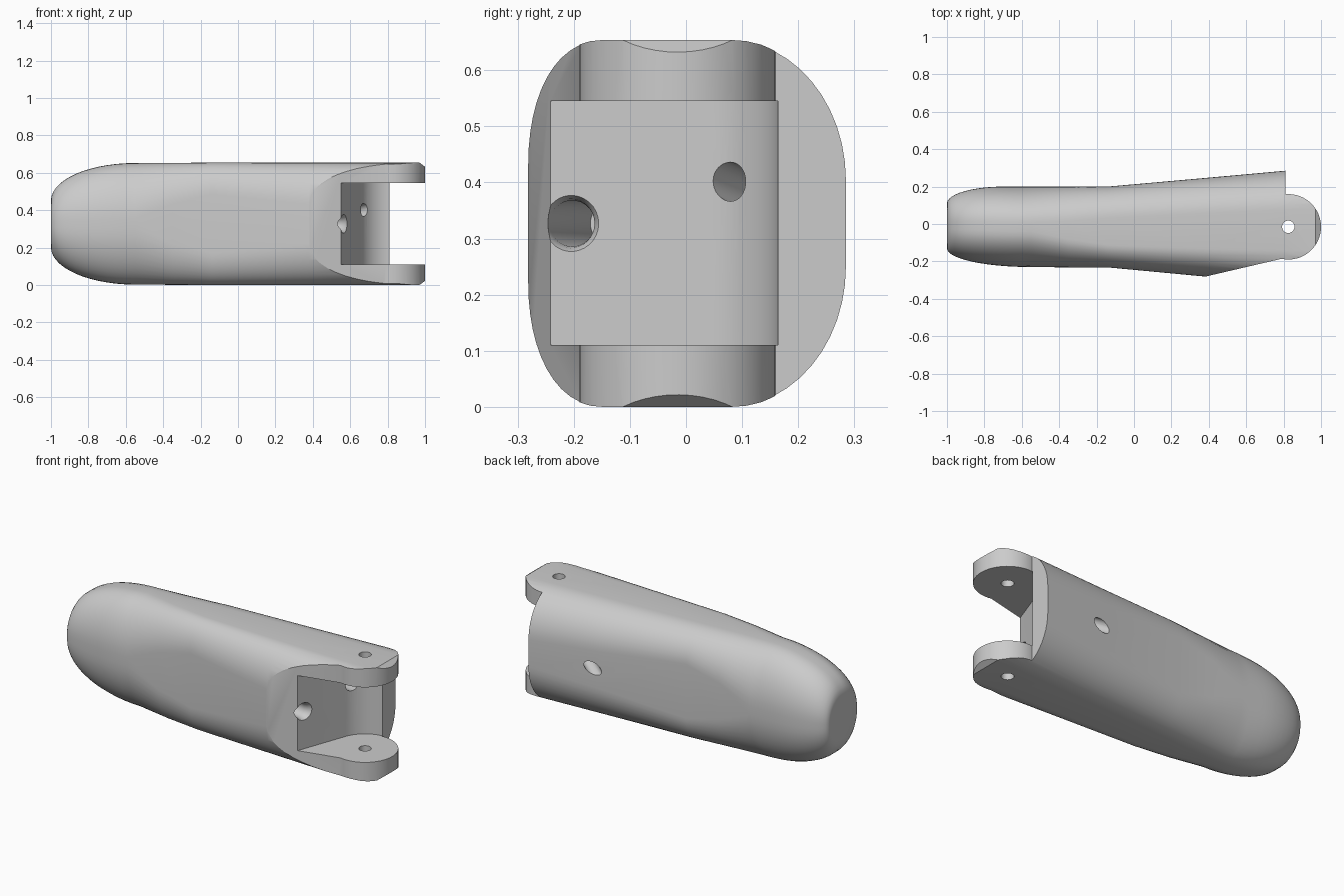
import bpy, bmesh, math
from mathutils import Vector

cube = bpy.data.objects.get("Cube")
if cube:
    bpy.data.objects.remove(cube, do_unlink=True)

grey = bpy.data.materials.new("plain grey")
grey.use_nodes = True
COLOUR = (0.6, 0.6, 0.6, 1)
grey.diffuse_color = COLOUR
grey.node_tree.nodes["Principled BSDF"].inputs["Base Color"].default_value = COLOUR

MID = 0.327            # height of the long axis
PIN = Vector((0.825, -0.015))


def make_object(name, bm):
    bmesh.ops.recalc_face_normals(bm, faces=bm.faces)
    mesh = bpy.data.meshes.new(name)
    bm.to_mesh(mesh)
    bm.free()
    mesh.materials.append(grey)
    obj = bpy.data.objects.new(name, mesh)
    bpy.context.collection.objects.link(obj)
    return obj


def loft(name, rings):
    bm = bmesh.new()
    rows = [[bm.verts.new(p) for p in ring] for ring in rings]
    n = len(rows[0])
    for a, b in zip(rows, rows[1:]):
        for i in range(n):
            j = (i + 1) % n
            bm.faces.new((a[i], a[j], b[j], b[i]))
    bm.faces.new(rows[0])
    bm.faces.new(rows[-1])
    return make_object(name, bm)


def prism(name, outline, z0, z1):
    return loft(name, [[(x, y, z) for x, y in outline] for z in (z0, z1)])


def tube(name, start, end, radii):
    """Round tool along a line; radii are (fraction, radius) pairs."""
    start, end = Vector(start), Vector(end)
    turn = (end - start).to_track_quat('Z', 'Y')
    rings = []
    for t, r in radii:
        c = start.lerp(end, t)
        rings.append([c + turn @ Vector((r * math.cos(k * math.tau / 32),
                                         r * math.sin(k * math.tau / 32), 0)) for k in range(32)])
    return loft(name, rings)


def arc(radius, a0, a1, steps=28):
    return [(PIN.x + radius * math.cos(math.radians(a0 + (a1 - a0) * k / steps)),
             PIN.y + radius * math.sin(math.radians(a0 + (a1 - a0) * k / steps)))
            for k in range(steps + 1)]


def section(x, top, bottom, half, r_top, r_bottom, r_z, steps=12):
    """Flat-sided section with an elliptical curve at each corner."""
    ring = []
    corners = ((top, r_top, 1, 1), (bottom, r_bottom, -1, 1),
               (bottom, r_bottom, -1, -1), (top, r_top, 1, -1))
    for q, (edge, ry, sy, sz) in enumerate(corners):
        for k in range(steps + 1):
            a = math.pi / 2 * (q + k / steps)
            ring.append((x, edge - sy * ry + ry * math.cos(a),
                         MID + sz * (half - r_z) + r_z * math.sin(a)))
    return ring


# Body: rounded tip, then a gently flaring shaft
rings = []
for k in range(15):
    u = math.cos(math.pi / 2 * k / 14)
    x = -0.55 - 0.45 * u
    v = min(1, max(0, (-0.7 - x) / 0.3))
    half = 0.125 + 0.2 * math.sqrt(1 - u * u)
    top = 0.11 + 0.09 * math.sqrt(1 - v * v)
    bottom = -0.13 - 0.1 * math.sqrt(1 - u * u)
    size = (top - bottom) / 0.43
    rings.append(section(x, top, bottom, half, 0.19 * size, 0.19 * size, 0.3 * half / 0.325))
for station in ((-0.35, 0.2, -0.232, 0.326, 0.185, 0.15, 0.22),
                (-0.14, 0.2, -0.232, 0.327, 0.17, 0.12, 0.17),
                (0.38, 0.246, -0.281, 0.327, 0.19, 0.15, 0.22),
                (0.81, 0.285, -0.323, 0.327, 0.21, 0.18, 0.25),
                (0.97, 0.3, -0.338, 0.327, 0.22, 0.19, 0.25),
                (1.01, 0.3, -0.338, 0.298, 0.22, 0.19, 0.24)):
    rings.append(section(*station))
body = loft("finger_segment_body", rings)

# Plan outline: shoulder step, round hinge ears, slanted underside
outline = [(-1.2, 0.5), (0.81, 0.5), (0.81, 0.159)]
outline += arc(0.175, 90, -102) + [(0.38, -0.2815), (0.36, -0.5), (-1.2, -0.5)]
plan = prism("plan_cutter", outline, -0.2, 0.9)

# Hinge slot: slanted wall running into a round back
slot_outline = [(0.512, -0.35)] + arc(0.18, 160, 90, 16) + [(1.2, 0.165), (1.2, -0.35)]
slot = prism("slot_cutter", slot_outline, 0.11, 0.545)

# Holes: hinge pin, flared cord channel and slanted back channel
pin_hole = tube("pin_hole_cutter", (*PIN, -0.1), (*PIN, 0.8), [(0, 0.033), (1, 0.033)])
cord = tube("cord_hole_cutter", (0.59, -0.213, MID), (0.1, -0.13, MID),
            [(0, 0.066), (0.045, 0.052), (0.08, 0.044), (0.12, 0.041), (1, 0.041)])
back = tube("back_hole_cutter", (0.72, 0.046, 0.415), (0.35, 0.3, 0.31),
            [(0, 0.034), (1, 0.034)])

for cutter, mode in ((plan, 'INTERSECT'), (slot, 'DIFFERENCE'), (pin_hole, 'DIFFERENCE'),
                     (cord, 'DIFFERENCE'), (back, 'DIFFERENCE')):
    mod = body.modifiers.new(cutter.name, 'BOOLEAN')
    mod.object = cutter
    mod.operation = mode
    mod.solver = 'EXACT'

# Bake the cuts, drop the cutters and smooth the curved sides
bpy.context.view_layer.update()
result = bpy.data.meshes.new_from_object(body.evaluated_get(bpy.context.evaluated_depsgraph_get()))
body.modifiers.clear()
body.data = result
for cutter in (plan, slot, pin_hole, cord, back):
    bpy.data.objects.remove(cutter, do_unlink=True)
bpy.ops.object.select_all(action='DESELECT')
body.select_set(True)
bpy.context.view_layer.objects.active = body
bpy.ops.object.shade_smooth_by_angle(angle=math.radians(25))
